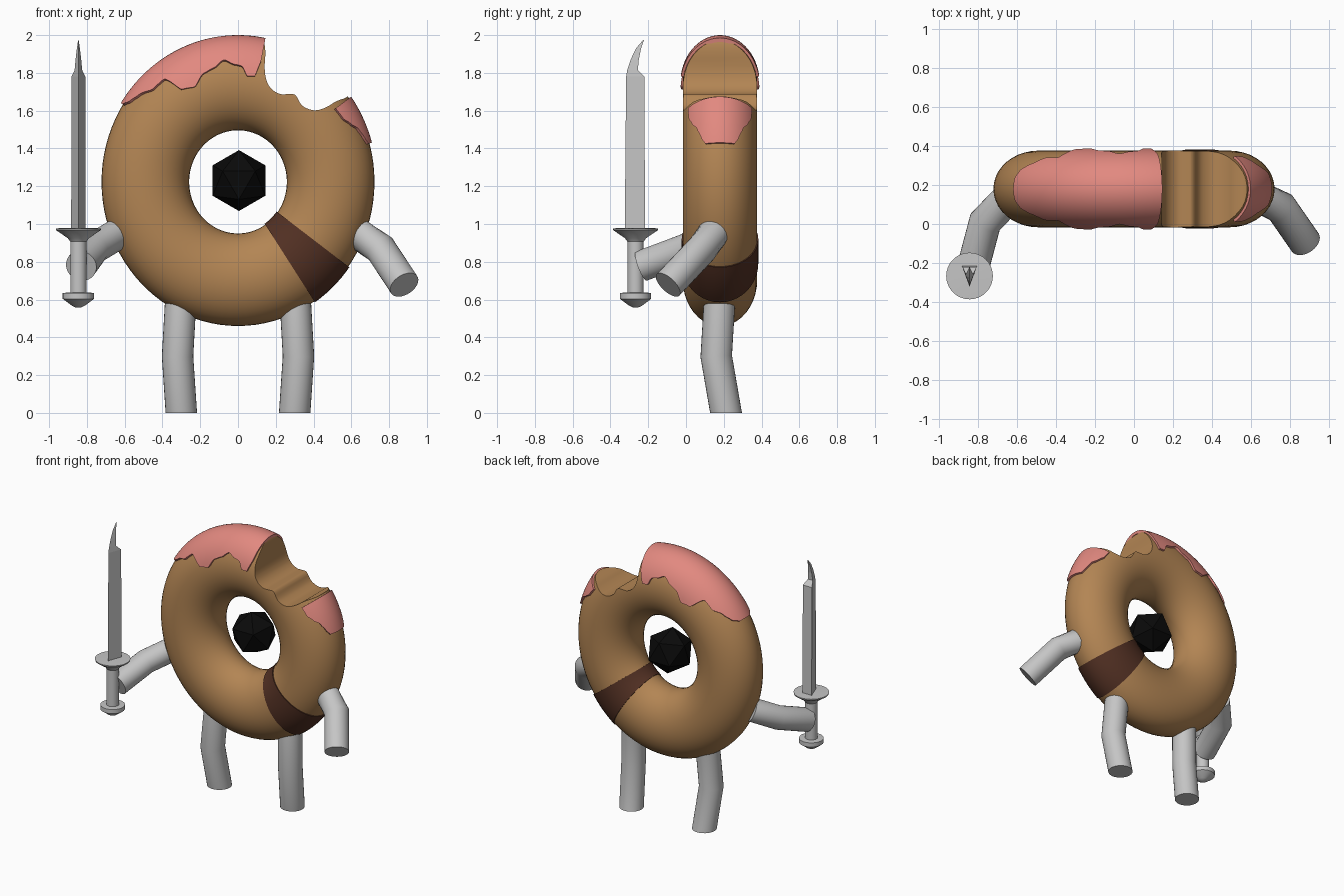
import bpy, bmesh, math
from mathutils import Vector, Matrix

if "Cube" in bpy.data.objects:
    bpy.data.objects.remove(bpy.data.objects["Cube"])

def material(name, rgb):
    m = bpy.data.materials.new(name)
    m.diffuse_color = (*rgb, 1)
    m.use_nodes = True
    m.node_tree.nodes["Principled BSDF"].inputs["Base Color"].default_value = m.diffuse_color
    return m

DOUGH = material("dough brown", (0.45, 0.235, 0.088))
ICING = material("pink icing", (0.76, 0.25, 0.215))
BELT = material("dark brown", (0.085, 0.03, 0.017))
BLACK = material("black", (0.003, 0.003, 0.003))
GREY = material("light grey", (0.56, 0.56, 0.56))

def finish(name, bm, mat, angle=40):
    bmesh.ops.recalc_face_normals(bm, faces=bm.faces)
    me = bpy.data.meshes.new(name)
    bm.to_mesh(me)
    bm.free()
    me.materials.append(mat)
    ob = bpy.data.objects.new(name, me)
    bpy.context.collection.objects.link(ob)
    smooth(ob, angle)
    return ob

def smooth(ob, angle):
    bpy.ops.object.select_all(action='DESELECT')
    ob.select_set(True)
    bpy.context.view_layer.objects.active = ob
    if angle:
        bpy.ops.object.shade_smooth_by_angle(angle=math.radians(angle))

def loft(name, rings, mat, caps=True, loop=False, angle=40):
    """Skin a list of closed rings that have equal point counts."""
    bm = bmesh.new()
    vs = [[bm.verts.new(p) for p in ring] for ring in rings]
    n = len(vs[0])
    for a, b in zip(vs, vs[1:] + vs[:1] if loop else vs[1:]):
        for i in range(n):
            j = (i + 1) % n
            bm.faces.new((a[i], a[j], b[j], b[i]))
    if caps and not loop:
        bm.faces.new(vs[0])
        bm.faces.new(vs[-1])
    return finish(name, bm, mat, angle)

def torus(theta, phi, off=0.0):
    t, p = math.radians(theta), math.radians(phi)
    rho = 0.518 + (0.245 + off) * math.cos(p)
    return (0.947 * rho * math.cos(t), 0.18 + (0.197 + off) * math.sin(p),
            1.223 + rho * math.sin(t))

def tube(name, path, r, ends=(None, None), n=28):
    """Round limb with mitred joints; ends may set the cap plane normal."""
    path = [Vector(p) for p in path]
    dirs = [(b - a).normalized() for a, b in zip(path, path[1:])]
    ref = Vector((1, 0.01, 0)) if abs(dirs[0].z) > 0.8 else Vector((0, 0, 1))
    rings = []
    for k, p in enumerate(path):
        d = dirs[min(k, len(dirs) - 1)]
        nrm = (dirs[max(k - 1, 0)] + d).normalized()
        if k == 0 and ends[0]:
            nrm = Vector(ends[0])
        if k == len(path) - 1 and ends[1]:
            nrm = Vector(ends[1])
        u = d.cross(ref).normalized()
        v = d.cross(u)
        ring = []
        for i in range(n):
            a = 2 * math.pi * i / n
            q = u * math.cos(a) * r + v * math.sin(a) * r
            ring.append(p + q - d * (q.dot(nrm) / d.dot(nrm)))
        rings.append(ring)
    return loft(name, rings, GREY)

def revolve(name, cx, cy, profile, n=32):
    rings = [[(cx + r * math.cos(2 * math.pi * i / n), cy + r * math.sin(2 * math.pi * i / n), z)
              for i in range(n)] for r, z in profile]
    return loft(name, rings, GREY, angle=30)

# Ring body
body = loft("ring_body", [[torus(t * 3.75, p * 9) for p in range(40)] for t in range(96)],
            DOUGH, loop=True)

# Scalloped bite cut through the upper right
bite = [(0.12, 2.2), (0.128, 1.99), (0.148, 1.93), (0.138, 1.81), (0.158, 1.73), (0.215, 1.685),
        (0.27, 1.688), (0.305, 1.688), (0.33, 1.635), (0.36, 1.612), (0.41, 1.598),
        (0.47, 1.617), (0.52, 1.652), (0.584, 1.671), (0.64, 1.74), (0.8, 2.2)]
for _ in range(2):
    cut = [bite[0]]
    for a, b in zip(bite, bite[1:]):
        cut += [tuple(a[i] * (1 - f) + b[i] * f for i in (0, 1)) for f in (0.25, 0.75)]
    bite = cut + [bite[-1]]
cutter = loft("bite_cutter", [[(x, y, z) for x, z in bite] for y in (-0.3, 0.7)], DOUGH)
cutter.hide_render = True
mod = body.modifiers.new("bite", 'BOOLEAN')
mod.operation, mod.solver, mod.object = 'DIFFERENCE', 'EXACT', cutter
bpy.context.view_layer.objects.active = body
bpy.ops.object.modifier_apply(modifier="bite")
bpy.data.objects.remove(cutter)
smooth(body, 40)

# Icing with a drippy edge: (angle round the ring, how far it runs down the side)
def icing(name, edge):
    def reach(t):
        for (t0, e0), (t1, e1) in zip(edge, edge[1:]):
            if t <= t1:
                f = (t - t0) / (t1 - t0)
                f = f * f * (3 - 2 * f) * 0.6 + f * 0.4
                return e0 + (e1 - e0) * f
        return edge[-1][1]
    lo, hi = edge[0][0], edge[-1][0]
    steps = int((hi - lo) / 0.9)
    rings = []
    for k in range(steps + 1):
        t = lo + (hi - lo) * k / steps
        e = reach(t)
        phis = [e * (i / 12 - 1) for i in range(25)]
        rings.append([torus(t, p, 0.014) for p in phis] +
                     [torus(t, p, -0.008) for p in reversed(phis)])
    loft(name, rings, ICING)

icing("icing_large", [(78.6, 58), (80.3, 79), (84.8, 80), (88, 68), (92, 66), (97, 59),
                      (102.6, 67), (108.4, 70), (115.6, 81), (122.7, 76), (127.1, 50),
                      (134, 50), (140.4, 38), (145, 30), (147.5, 17)])
icing("icing_small", [(15.5, 22), (18, 28), (22.6, 35), (26, 45), (29.7, 52), (35.5, 54)])

# Dark band round the lower right of the ring
band = [(-36, -0.004)] + [(-36 - 2.5 * k, 0.006) for k in range(9)] + [(-56, -0.004)]
loft("dark_band", [[torus(t, p * 9, o) for p in range(40)] for t, o in band], BELT, caps=False)

# Floating twenty-sided core in the hole, face towards the front
bm = bmesh.new()
bmesh.ops.create_icosphere(bm, subdivisions=1, radius=0.164)
bm.faces.ensure_lookup_table()
bm.normal_update()
turn = bm.faces[0].normal.rotation_difference(Vector((0, -1, 0))).to_matrix()
bmesh.ops.rotate(bm, verts=bm.verts, matrix=turn)
v = max(bm.verts, key=lambda w: math.hypot(w.co.x, w.co.z)).co
spin = Matrix.Rotation(-math.atan2(v.x, v.z), 3, 'Y')
bmesh.ops.rotate(bm, verts=bm.verts, matrix=spin)
bmesh.ops.translate(bm, verts=bm.verts, vec=(0.005, 0.18, 1.23))
finish("core", bm, BLACK, angle=0)

# Legs
for side, s in (("left", -1), ("right", 1)):
    tube(side + "_leg", [(s * 0.303, 0.178, 0.6), (s * 0.32, 0.16, 0.3), (s * 0.30, 0.212, 0)],
         0.083, ends=(None, (0, 0, 1)))

# Arms
tube("right_arm", [(0.64, 0.14, 0.945), (0.755, 0.085, 0.868), (0.88, -0.095, 0.678)], 0.083)
tube("left_arm", [(-0.64, 0.14, 0.945), (-0.765, 0.01, 0.87), (-0.83, -0.235, 0.778)], 0.083)

# Sword
SX, SY = -0.845, -0.267
revolve("sword_grip", SX, SY, [(0.043, 0.62), (0.043, 0.93)])
revolve("sword_guard", SX, SY, [(0.042, 0.905), (0.056, 0.925), (0.118, 0.967),
                                (0.12, 0.977), (0.03, 0.98)])
revolve("sword_pommel", SX, SY, [(0.012, 0.557), (0.035, 0.568), (0.083, 0.604),
                                 (0.083, 0.635), (0.04, 0.638)])
blade = [(0.96, -0.324, -0.217, 0.038), (1.78, -0.317, -0.22, 0.037), (1.815, -0.311, -0.255, 0.02),
         (1.87, -0.293, -0.25, 0.015), (1.93, -0.265, -0.238, 0.008), (1.975, -0.226, -0.222, 0.001)]
loft("sword_blade", [[(SX - w, back, z), (SX + w, back, z), (SX, front, z)]
                     for z, front, back, w in blade], GREY, angle=0)
